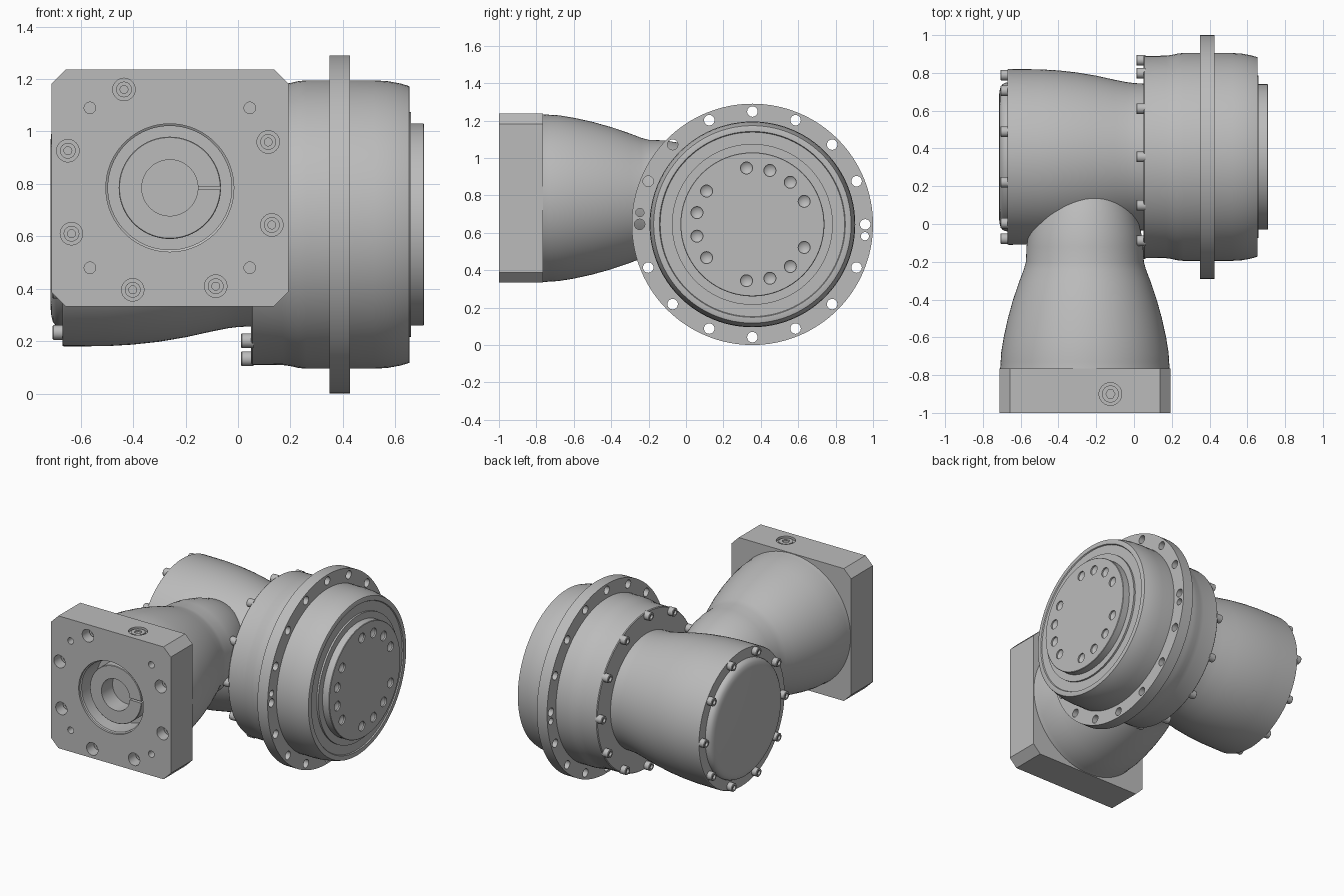
import bpy, bmesh, math
from mathutils import Matrix, Vector

cube = bpy.data.objects.get("Cube")
if cube:
    bpy.data.objects.remove(cube, do_unlink=True)

steel = bpy.data.materials.new("grey metal")
steel.use_nodes = True
GREY = (0.5, 0.5, 0.5, 1)
steel.diffuse_color = GREY
steel.node_tree.nodes["Principled BSDF"].inputs["Base Color"].default_value = GREY

# Local z of each frame runs along the part's axis
OUT = Matrix.Translation((0, 0.355, 0.645)) @ Matrix.Rotation(math.pi / 2, 4, 'Y')
INP = Matrix.Translation((-0.26, 0, 0.785)) @ Matrix.Rotation(-math.pi / 2, 4, 'X')
UP = Matrix.Translation((-0.125, -0.9, 0))


def revolve(bm, profile, frame, sides=96, at=(0, 0)):
    """Spin (axial, radius) points round an axis offset by `at` in the frame."""
    rings = []
    for h, r in profile:
        if r == 0:
            rings.append([bm.verts.new(frame @ Vector((*at, h)))] * sides)
        else:
            rings.append([bm.verts.new(frame @ Vector((
                at[0] + r * math.cos(math.tau * i / sides),
                at[1] + r * math.sin(math.tau * i / sides), h))) for i in range(sides)])
    for a, b in zip(rings, rings[1:]):
        for i in range(sides):
            j = (i + 1) % sides
            loop = list(dict.fromkeys((a[i], a[j], b[j], b[i])))
            if len(loop) > 2:
                bm.faces.new(loop)


def rod(bm, h0, h1, r, frame, at=(0, 0), sides=24):
    revolve(bm, [(h0, 0), (h0, r), (h1, r), (h1, 0)], frame, sides, at)


def finish(bm, name):
    bmesh.ops.recalc_face_normals(bm, faces=bm.faces[:])
    mesh = bpy.data.meshes.new(name)
    bm.to_mesh(mesh)
    bm.free()
    mesh.materials.append(steel)
    ob = bpy.data.objects.new(name, mesh)
    bpy.context.collection.objects.link(ob)
    smooth(ob)
    return ob


def select(ob):
    bpy.ops.object.select_all(action='DESELECT')
    ob.select_set(True)
    bpy.context.view_layer.objects.active = ob


def smooth(ob):
    select(ob)
    bpy.ops.object.shade_smooth_by_angle(angle=math.radians(28))


def cut(ob, cutter_bm):
    cutter = finish(cutter_bm, "cutter")
    cutter.hide_render = True
    mod = ob.modifiers.new("holes", 'BOOLEAN')
    mod.operation, mod.solver, mod.object = 'DIFFERENCE', 'EXACT', cutter
    select(ob)
    bpy.ops.object.modifier_apply(modifier=mod.name)
    bpy.data.objects.remove(cutter, do_unlink=True)
    smooth(ob)


def polar(r, degrees):
    a = math.radians(degrees)
    return (r * math.cos(a), r * math.sin(a))


def lathe(name, profile, frame):
    bm = bmesh.new()
    revolve(bm, profile, frame)
    return finish(bm, name)


# Angle housing with rounded end cap
lathe("angle_housing", [(-0.67, 0), (-0.67, 0.462), (-0.665, 0.465), (-0.5, 0.464), (-0.4, 0.458),
                        (-0.3, 0.447), (-0.2, 0.43), (-0.1, 0.408), (-0.04, 0.396), (0, 0.391),
                        (0.06, 0.388), (0.06, 0)], OUT)
lathe("end_cap", [(-0.66, 0), (-0.66, 0.395), (-0.68, 0.393), (-0.695, 0.386), (-0.706, 0.372),
                  (-0.712, 0.35), (-0.715, 0.32), (-0.715, 0)], OUT)

# Output gear housing
lathe("gear_housing", [(0.05, 0), (0.05, 0.53), (0.055, 0.535), (0.17, 0.536), (0.2, 0.54),
                       (0.23, 0.547), (0.26, 0.55), (0.52, 0.55), (0.57, 0.547), (0.62, 0.538),
                       (0.653, 0.528), (0.655, 0.523), (0.655, 0.497), (0.648, 0.493),
                       (0.648, 0.43), (0.66, 0.43), (0.66, 0)], OUT)

# Mounting flange with bolt holes and a pair of pin holes
bm = bmesh.new()
rod(bm, 0.35, 0.427, 0.645, OUT, sides=128)
flange = finish(bm, "mounting_flange")
bm = bmesh.new()
for k in range(16):
    rod(bm, 0.3, 0.5, 0.028, OUT, polar(0.603, k * 22.5))
for angle in (96, 276):
    # Local x points down and local y to the back
    rod(bm, 0.3, 0.5, 0.022, OUT, polar(0.605, 90 - 6 if angle == 96 else 270 - 6))
cut(flange, bm)

# Output disc with conical threaded holes, every fifth one left out
disc = lathe("output_disc", [(0.64, 0), (0.64, 0.385), (0.707, 0.385), (0.71, 0.382), (0.71, 0)], OUT)
bm = bmesh.new()
for k in range(15):
    if k % 5:
        revolve(bm, [(0.72, 0), (0.72, 0.032), (0.7, 0.032), (0.675, 0)], OUT, 24,
                polar(0.303, 90 + k * 24))
cut(disc, bm)

# Socket screws round both ends of the angle housing
for name, count, radius, base, top in (("cap_screws", 10, 0.433, -0.66, -0.707),
                                       ("housing_screws", 12, 0.512, 0.06, 0.012)):
    bm = bmesh.new()
    for k in range(count):
        spot = polar(radius, 90 + k * 360 / count)
        revolve(bm, [(base, 0), (base, 0.028), (top + 0.003, 0.028), (top, 0.025),
                     (top, 0.015), (top + 0.015, 0.015), (top + 0.015, 0)], OUT, 24, spot)
    finish(bm, name)

# Input bell narrowing into the angle housing
lathe("input_bell", [(-0.78, 0), (-0.78, 0.451), (-0.76, 0.448), (-0.73, 0.446), (-0.68, 0.443),
                     (-0.6, 0.43), (-0.5, 0.408), (-0.4, 0.38), (-0.3, 0.346), (-0.24, 0.323),
                     (-0.2, 0.312), (-0.12, 0.309), (-0.04, 0.297), (0.05, 0.272), (0.14, 0.235),
                     (0.22, 0.18), (0.28, 0)], INP)

# Square motor plate with chamfered corners
H, C = 0.452, 0.397
outline = [(-H, -C), (-C, -H), (C, -H), (H, -C), (H, C), (C, H), (-C, H), (-H, C)]
bm = bmesh.new()
face = bm.faces.new([bm.verts.new(INP @ Vector((x, y, -1))) for x, y in outline])
ext = bmesh.ops.extrude_face_region(bm, geom=[face])
bmesh.ops.translate(bm, vec=(0, 0.235, 0),
                    verts=[v for v in ext["geom"] if isinstance(v, bmesh.types.BMVert)])
plate = finish(bm, "motor_plate")

# Local y points down in the input frame, so angles run clockwise from the front
screw_spots = [polar(0.414, 20 + 45 * k) for k in range(8) if k != 6]
bm = bmesh.new()
revolve(bm, [(-1.02, 0), (-1.02, 0.244), (-0.985, 0.244), (-0.98, 0.236), (-0.82, 0.236),
             (-0.82, 0)], INP)
for spot in screw_spots:
    rod(bm, -1.02, -0.9, 0.043, INP, spot)
for sx in (-1, 1):
    for sy in (-1, 1):
        rod(bm, -1.02, -0.92, 0.022, INP, (sx * 0.305, sy * 0.305))
rod(bm, 1.22, 1.26, 0.06, UP, sides=32)
cut(plate, bm)

bm = bmesh.new()
for spot in screw_spots:
    revolve(bm, [(-0.89, 0), (-0.89, 0.03), (-0.94, 0.03), (-0.94, 0.015), (-0.92, 0.015),
                 (-0.92, 0)], INP, 24, spot)
finish(bm, "plate_screws")

# Access plug with hexagonal socket
bm = bmesh.new()
rod(bm, 1.21, 1.232, 0.045, UP, sides=32)
plug = finish(bm, "access_plug")
bm = bmesh.new()
rod(bm, 1.222, 1.25, 0.024, UP, sides=6)
cut(plug, bm)

# Slotted clamping hub
hub = lathe("clamping_hub", [(-0.83, 0), (-0.83, 0.107), (-0.95, 0.107), (-0.95, 0.192),
                             (-0.947, 0.195), (-0.81, 0.195), (-0.81, 0)], INP)
bm = bmesh.new()
bmesh.ops.create_cube(bm, size=1, matrix=Matrix.Translation((-0.105, -0.91, 0.785))
                      @ Matrix.Diagonal((0.12, 0.12, 0.012, 1)))
cut(hub, bm)
